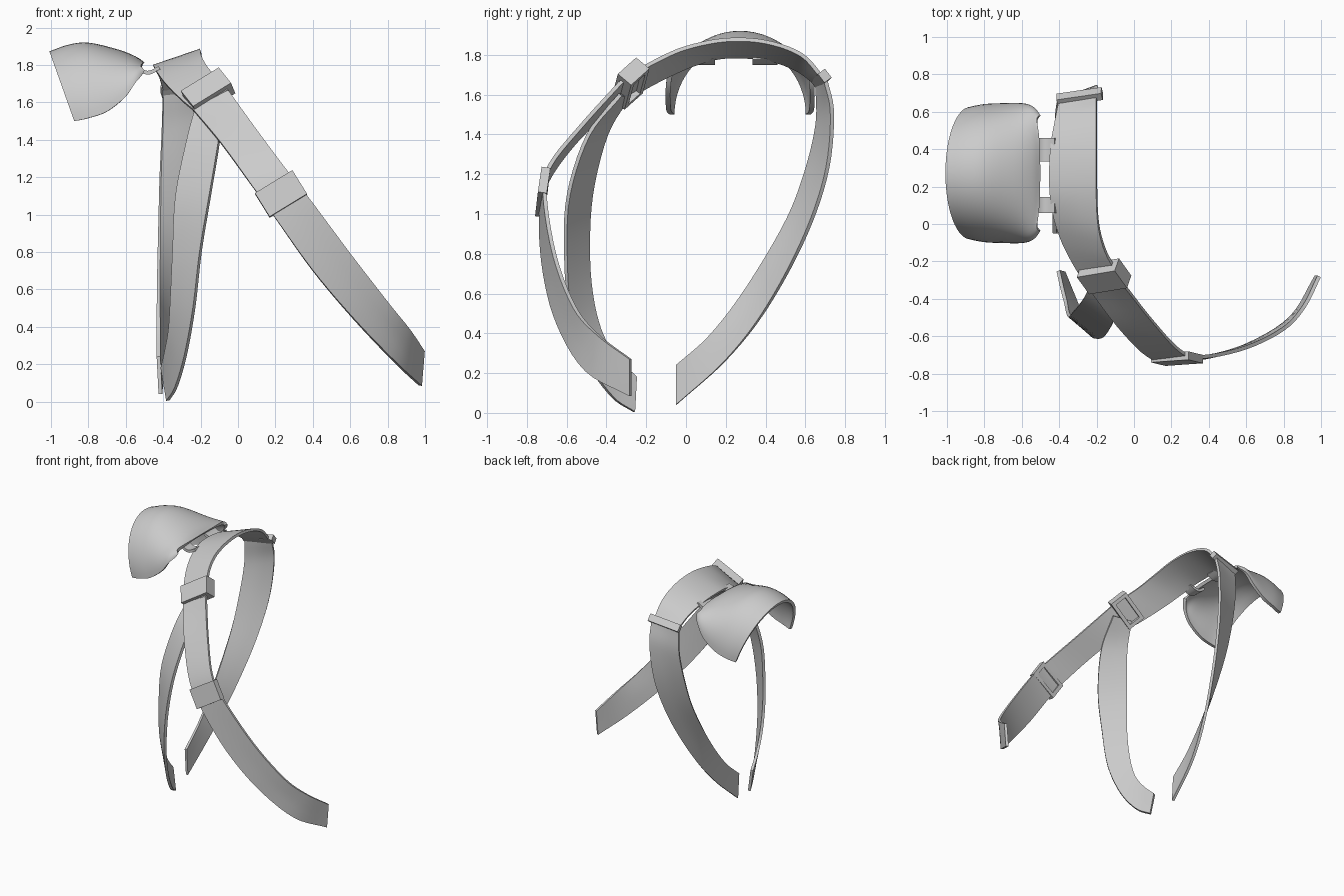
import bpy, bmesh
from math import sin, cos, pi
from mathutils import Vector, Matrix

if "Cube" in bpy.data.objects:
    bpy.data.objects.remove(bpy.data.objects["Cube"])


def resample(pts, n):
    """Catmull-Rom through the points, n samples by parameter."""
    p = [Vector(q) for q in pts]
    p = [2 * p[0] - p[1]] + p + [2 * p[-1] - p[-2]]
    out = []
    for i in range(n):
        s = i / (n - 1) * (len(pts) - 1)
        k = min(int(s), len(pts) - 2)
        t = s - k
        a, b, c, d = p[k:k + 4]
        out.append(0.5 * (2 * b + (c - a) * t + (2 * a - 5 * b + 4 * c - d) * t * t
                          + (3 * b - a - 3 * c + d) * t ** 3))
    return out


def sheet(name, rows, thickness, offset=0):
    """Skin a grid of points, give it thickness and smooth it."""
    m = len(rows[0])
    verts = [v for r in rows for v in r]
    faces = [(i * m + j, i * m + j + 1, (i + 1) * m + j + 1, (i + 1) * m + j)
             for i in range(len(rows) - 1) for j in range(m - 1)]
    me = bpy.data.meshes.new(name)
    me.from_pydata(verts, [], faces)
    ob = bpy.data.objects.new(name, me)
    bpy.context.collection.objects.link(ob)
    mod = ob.modifiers.new("thickness", 'SOLIDIFY')
    mod.thickness, mod.offset = thickness, offset
    bpy.ops.object.select_all(action='DESELECT')
    bpy.context.view_layer.objects.active = ob
    ob.select_set(True)
    bpy.ops.object.modifier_apply(modifier=mod.name)
    bpy.ops.object.shade_smooth_by_angle(angle=0.6)
    return ob


def strap(name, edge_a, edge_b, n=36, thickness=0.02):
    """Ribbon between two edge curves."""
    rows = [[a.lerp(b, k / 3) for k in range(4)]
            for a, b in zip(resample(edge_a, n), resample(edge_b, n))]
    return sheet(name, rows, thickness)


def buckle(name, centre, across, along, size, hollow=True):
    """Box aligned to the strap, with the back face recessed."""
    w = Vector(across).normalized()
    t = Vector(along)
    t = (t - w * t.dot(w)).normalized()
    frame = Matrix((w, t, w.cross(t))).transposed().to_4x4()
    bm = bmesh.new()
    bmesh.ops.create_cube(bm, size=1)
    bmesh.ops.scale(bm, vec=size, verts=bm.verts)
    if hollow:
        bm.normal_update()
        back = [f for f in bm.faces if f.normal.z > 0.9]
        bmesh.ops.inset_region(bm, faces=back, thickness=size[1] * 0.27)
        bmesh.ops.translate(
            bm, vec=(0, 0, 0), verts=back[0].verts)
        r = bmesh.ops.extrude_face_region(bm, geom=back)
        bmesh.ops.delete(bm, geom=back, context='FACES_ONLY')
        bmesh.ops.translate(bm, vec=(0, 0, -size[2] * 0.7),
                            verts=[g for g in r['geom'] if isinstance(g, bmesh.types.BMVert)])
    bmesh.ops.transform(bm, matrix=Matrix.Translation(centre) @ frame, verts=bm.verts)
    bmesh.ops.recalc_face_normals(bm, faces=bm.faces)
    me = bpy.data.meshes.new(name)
    bm.to_mesh(me)
    bm.free()
    bpy.context.collection.objects.link(bpy.data.objects.new(name, me))


# Strap over the shoulder
strap("shoulder_strap",
      [(-.20, .69, 1.68), (-.20, .58, 1.80), (-.20, .40, 1.865), (-.20, .20, 1.875),
       (-.19, 0, 1.835), (-.15, -.15, 1.77), (-.08, -.27, 1.70), (-.05, -.33, 1.66)],
      [(-.40, .65, 1.66), (-.42, .55, 1.73), (-.445, .40, 1.78), (-.45, .20, 1.79),
       (-.43, .05, 1.755), (-.38, -.10, 1.69), (-.30, -.25, 1.61), (-.24, -.34, 1.56)])

# Diagonal strap across the chest
strap("chest_strap",
      [(-.05, -.33, 1.66), (.10, -.52, 1.45), (.25, -.68, 1.25), (.37, -.71, 1.10),
       (.60, -.66, .79), (.80, -.56, .53), (.91, -.44, .39), (.99, -.28, .27)],
      [(-.24, -.34, 1.56), (-.09, -.54, 1.38), (.07, -.70, 1.16), (.20, -.73, .98),
       (.40, -.71, .70), (.62, -.64, .44), (.84, -.50, .21), (.975, -.28, .085)])

# Strap down the front of the side
strap("front_side_strap",
      [(-.08, -.33, 1.60), (-.10, -.49, 1.40), (-.15, -.59, 1.10), (-.20, -.605, .80),
       (-.235, -.58, .50), (-.28, -.49, .25), (-.33, -.37, .08), (-.375, -.26, .005)],
      [(-.22, -.29, 1.59), (-.27, -.40, 1.40), (-.33, -.475, 1.10), (-.345, -.49, .80),
       (-.355, -.47, .57), (-.365, -.42, .39), (-.385, -.34, .27), (-.405, -.25, .18)])

# Strap down the back
strap("back_strap",
      [(-.19, .70, 1.68), (-.195, .735, 1.50), (-.22, .705, 1.20), (-.27, .59, .87),
       (-.34, .40, .52), (-.39, .20, .265), (-.415, -.05, .04)],
      [(-.40, .66, 1.65), (-.405, .66, 1.45), (-.415, .60, 1.20), (-.42, .50, .95),
       (-.425, .30, .62), (-.425, .12, .39), (-.425, -.05, .24)])

# Buckles
buckle("shoulder_buckle", (-.16, -.28, 1.655), (.845, .14, .52), (.5, -.65, -.57), (.24, .14, .09))
buckle("chest_buckle", (.23, -.72, 1.11), (.85, .06, .52), (.55, -.12, -.8), (.235, .15, .045))
buckle("back_buckle", (-.29, .68, 1.675), (.24, .035, .04), (0, .6, -.8), (.245, .055, .045), False)

# Arched shoulder pad: ridge (x, z), rim (x, z), half width per station
stations = [(-1, 1.85, -.87, 1.50, .33), (-.90, 1.885, -.80, 1.515, .345),
            (-.80, 1.895, -.70, 1.55, .35), (-.65, 1.86, -.60, 1.63, .35),
            (-.56, 1.825, -.55, 1.71, .335), (-.515, 1.795, -.515, 1.765, .29)]
top = resample([(s[0], s[4], s[1]) for s in stations], 21)
rim = resample([(s[2], s[4], s[3]) for s in stations], 21)
rows = []
for a, b in zip(top, rim):
    row = []
    for j in range(33):
        q = -pi / 2 + pi * j / 32
        row.append((b.x + (a.x - b.x) * cos(q), .272 + a.y * sin(q),
                    b.z + (a.z - b.z) * cos(q)))
    rows.append(row)
sheet("shoulder_pad", rows, 0.024, -1)

# Two tabs joining the pad to the strap
for name, y0, y1 in (("front_tab", .06, .145), ("rear_tab", .335, .46)):
    path = [(-.55, 1.795), (-.51, 1.765), (-.47, 1.76), (-.42, 1.785)]
    strap(name, [(x, y0, z) for x, z in path], [(x, y1, z) for x, z in path], 10)
